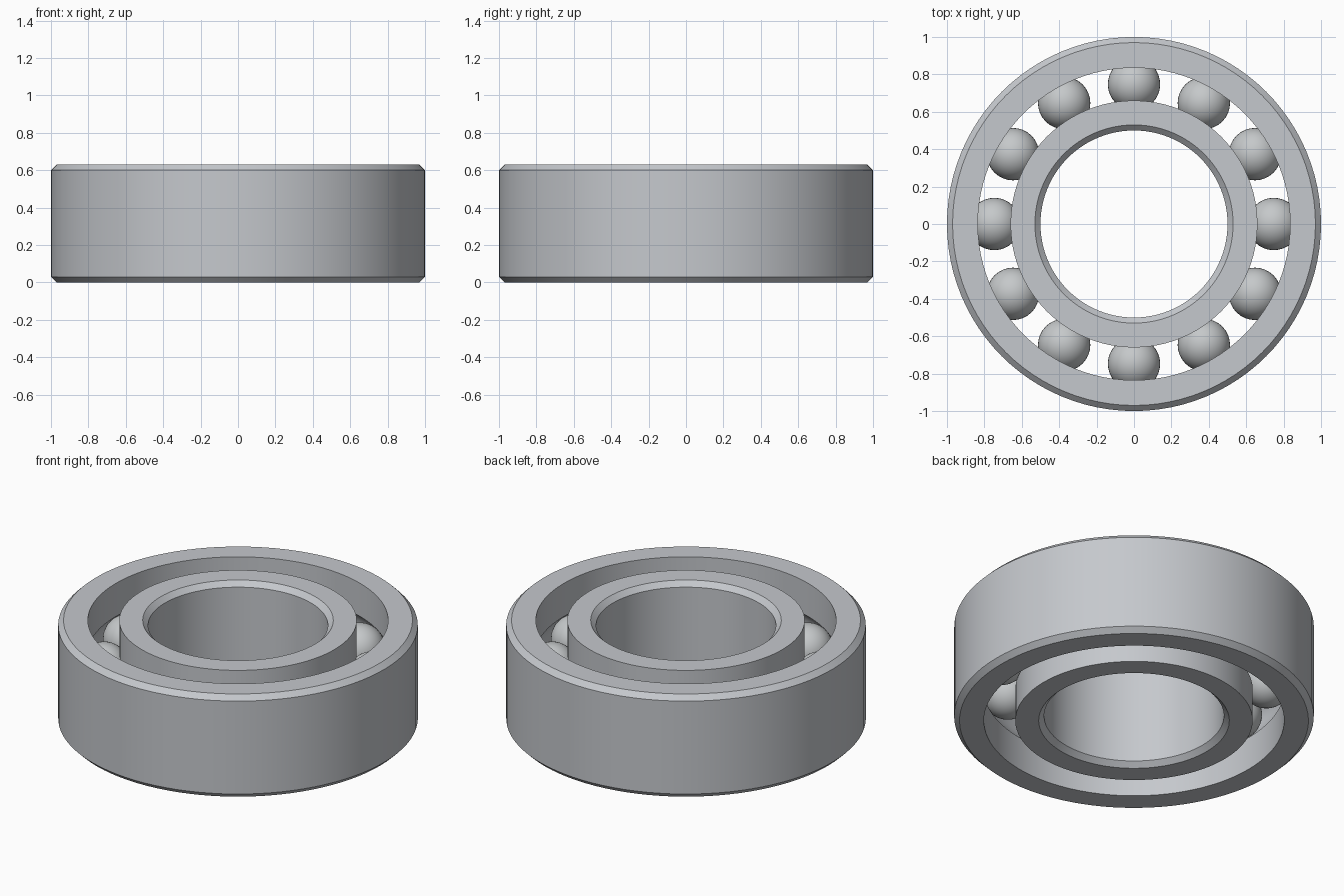
import bpy
import bmesh
from math import asin, cos, sin, pi, tau
from mathutils import Matrix, Vector

HEIGHT = 0.63
MID = HEIGHT / 2
CHAMFER = 0.03
PITCH = 0.747        # radius of the circle of ball centres
BALL_R = 0.14
GROOVE_R = 0.142
BALLS = 12

if "Cube" in bpy.data.objects:
    bpy.data.objects.remove(bpy.data.objects["Cube"])


def make_material(name, colour):
    mat = bpy.data.materials.new(name)
    mat.use_nodes = True
    mat.diffuse_color = colour
    mat.node_tree.nodes["Principled BSDF"].inputs["Base Color"].default_value = colour
    return mat


def finish(bm, name, mat):
    bmesh.ops.recalc_face_normals(bm, faces=bm.faces)
    mesh = bpy.data.meshes.new(name)
    bm.to_mesh(mesh)
    bm.free()
    mesh.materials.append(mat)
    obj = bpy.data.objects.new(name, mesh)
    bpy.context.collection.objects.link(obj)
    bpy.ops.object.select_all(action="DESELECT")
    obj.select_set(True)
    bpy.context.view_layer.objects.active = obj
    bpy.ops.object.shade_smooth_by_angle(angle=pi / 6)
    return obj


def make_ring(name, race, rim, mat, segments=96):
    """Ring with a ball groove in its race face and chamfers on its rim face."""
    side = 1 if rim > race else -1
    c = side * CHAMFER
    profile = [(race, 0), (rim - c, 0), (rim, CHAMFER),
               (rim, HEIGHT - CHAMFER), (rim - c, HEIGHT), (race, HEIGHT)]
    # Groove arc from top to bottom of the race
    half = pi / 2 - asin(abs(race - PITCH) / GROOVE_R)
    for i in range(13):
        a = half * (1 - i / 6)
        profile.append((PITCH + side * GROOVE_R * cos(a), MID + GROOVE_R * sin(a)))

    bm = bmesh.new()
    verts = [bm.verts.new((r, 0, z)) for r, z in profile]
    edges = [bm.edges.new((v, verts[i - 1])) for i, v in enumerate(verts)]
    bmesh.ops.spin(bm, geom=verts + edges, cent=(0, 0, 0), axis=(0, 0, 1),
                   angle=tau, steps=segments, use_merge=True)
    bmesh.ops.remove_doubles(bm, verts=bm.verts, dist=0.0001)
    return finish(bm, name, mat)


steel = make_material("steel grey", (0.56, 0.58, 0.61, 1))
ball_steel = make_material("ball steel", (0.56, 0.58, 0.59, 1))

# Rings
make_ring("outer_ring", 0.835, 1.0, steel)
make_ring("inner_ring", 0.66, 0.5, steel)

# Balls
for i in range(BALLS):
    angle = tau * i / BALLS
    centre = Vector((PITCH * cos(angle), PITCH * sin(angle), MID))
    bm = bmesh.new()
    bmesh.ops.create_uvsphere(bm, u_segments=32, v_segments=20, radius=BALL_R,
                              matrix=Matrix.Translation(centre))
    finish(bm, f"ball_{i + 1}", ball_steel)
